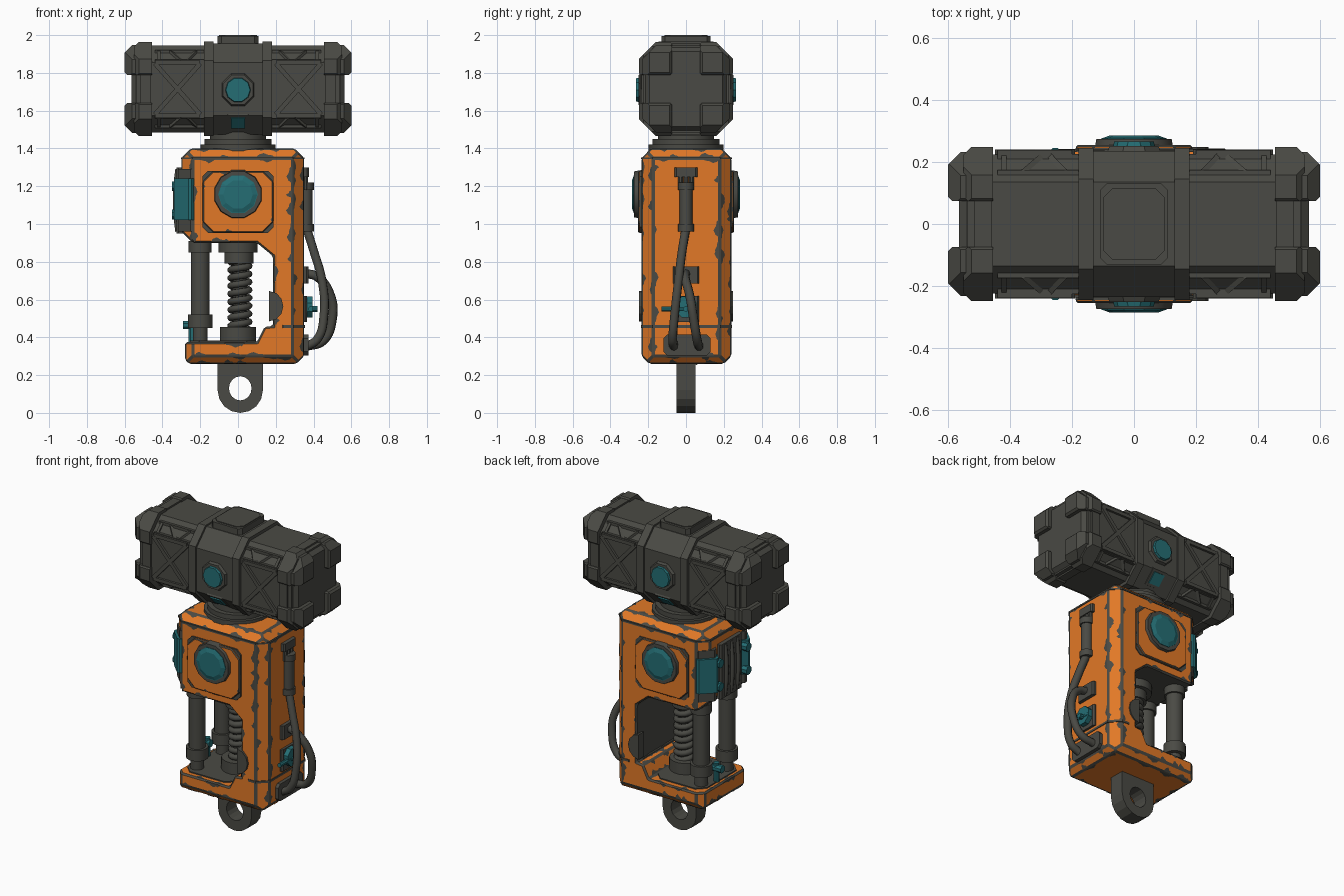
import bpy, bmesh, math, random
from mathutils import Vector, Matrix

if "Cube" in bpy.data.objects:
    bpy.data.objects.remove(bpy.data.objects["Cube"])

random.seed(4)


def material(name, rgb):
    m = bpy.data.materials.new(name)
    m.diffuse_color = (*rgb, 1)
    m.use_nodes = True
    m.node_tree.nodes["Principled BSDF"].inputs["Base Color"].default_value = m.diffuse_color
    return m


ORANGE = material("orange_paint", (0.76, 0.19, 0.02))
STEEL = material("dark_steel", (0.068, 0.068, 0.058))
TEAL = material("teal_glass", (0.018, 0.155, 0.175))
round_parts = []


def finish(name, bm, mat, worn=0.0):
    bmesh.ops.recalc_face_normals(bm, faces=bm.faces)
    me = bpy.data.meshes.new(name)
    bm.to_mesh(me)
    bm.free()
    me.materials.append(mat)
    ob = bpy.data.objects.new(name, me)
    bpy.context.collection.objects.link(ob)
    if worn:  # bare metal showing on the edges
        me.materials.append(STEEL)
        b = ob.modifiers.new("worn_edges", 'BEVEL')
        b.width, b.segments, b.limit_method, b.material = worn, 1, 'ANGLE', 1
    return ob


def extrude(pts, axis, lo, hi):
    """Closed profile in the plane across the axis, pulled from lo to hi."""
    bm = bmesh.new()
    place = {'x': lambda p, h: (h, p[0], p[1]), 'y': lambda p, h: (p[0], h, p[1]),
             'z': lambda p, h: (p[0], p[1], h)}[axis]
    a = [bm.verts.new(place(p, lo)) for p in pts]
    b = [bm.verts.new(place(p, hi)) for p in pts]
    bm.faces.new(a)
    bm.faces.new(b)
    for i in range(len(pts)):
        j = (i + 1) % len(pts)
        bm.faces.new((a[i], a[j], b[j], b[i]))
    bmesh.ops.recalc_face_normals(bm, faces=bm.faces)
    return bm


def chamfer(bm, centre, half, dirs, c):
    """Slice the box edges that lie in the given directions."""
    for d in dirs:
        p = [centre[i] + d[i] * half[i] for i in range(3)]
        k = next(i for i in range(3) if d[i])
        p[k] -= d[k] * c
        bmesh.ops.bisect_plane(bm, geom=bm.verts[:] + bm.edges[:] + bm.faces[:], dist=1e-5,
                               plane_co=p, plane_no=Vector(d).normalized(), clear_outer=True)
        bmesh.ops.holes_fill(bm, edges=[e for e in bm.edges if e.is_boundary], sides=0)


def octagon(u, v, a, b, c):
    return [(u + x, v + y) for x, y in ((a - c, -b), (a, c - b), (a, b - c), (a - c, b),
                                        (c - a, b), (-a, b - c), (-a, c - b), (c - a, -b))]


def box(name, centre, half, mat, c=0.01, turn=0.0, worn=0.0):
    bm = extrude(octagon(0, 0, half[0], half[1], c), 'z', -half[2], half[2])
    bm.transform(Matrix.Translation(centre) @ Matrix.Rotation(turn, 4, 'Z'))
    return finish(name, bm, mat, worn)


def rod(name, p0, p1, r0, mat=STEEL, sides=16, r1=None):
    p0, p1 = Vector(p0), Vector(p1)
    d = p1 - p0
    bm = bmesh.new()
    m = (Matrix.Translation((p0 + p1) / 2) @ d.to_track_quat('Z', 'Y').to_matrix().to_4x4()
         @ Matrix.Rotation(math.pi / sides, 4, 'Z'))
    bmesh.ops.create_cone(bm, cap_ends=True, segments=sides, radius1=r0,
                          radius2=r0 if r1 is None else r1, depth=d.length, matrix=m)
    ob = finish(name, bm, mat)
    if sides > 10:
        round_parts.append(ob)
    return ob


def tube(name, pts, r, kind='BEZIER'):
    cu = bpy.data.curves.new(name, 'CURVE')
    cu.dimensions, cu.bevel_depth, cu.bevel_resolution, cu.resolution_u = '3D', r, 2, 8
    cu.use_fill_caps = True
    s = cu.splines.new(kind)
    if kind == 'BEZIER':
        s.bezier_points.add(len(pts) - 1)
        for q, p in zip(s.bezier_points, pts):
            q.co, q.handle_left_type, q.handle_right_type = p, 'AUTO', 'AUTO'
    else:
        s.points.add(len(pts) - 1)
        for q, p in zip(s.points, pts):
            q.co = (*p, 1)
    cu.materials.append(STEEL)
    bpy.context.collection.objects.link(bpy.data.objects.new(name, cu))


def paint_chips(name, bm, per_unit, size):
    """Irregular bare patches lying on the faces along their edges."""
    out = bmesh.new()
    for f in bm.faces:
        for l in f.loops:
            a, b = l.vert.co, l.link_loop_next.vert.co
            length = (b - a).length
            if length < 0.12:
                continue
            t = (b - a).normalized()
            inward = f.normal.cross(t)
            for _ in range(int(length * per_unit + 0.5)):
                w, h = size * random.uniform(0.4, 1.1), size * random.uniform(0.4, 0.8)
                s = random.uniform(w, length - w)
                shape = [(-w, .005), (w, .005), (w * .8, h * .5), (w * .3, h * .6), (-w * .2, h), (-w * .7, h * .7)]
                base = a + t * s + f.normal * 0.0015
                out.faces.new([out.verts.new(base + t * x + inward * y) for x, y in shape])
    me = bpy.data.meshes.new(name)
    out.to_mesh(me)
    out.free()
    me.materials.append(STEEL)
    bpy.context.collection.objects.link(bpy.data.objects.new(name, me))


# Orange C-shaped frame: upper housing, right column and foot
frame = extrude([(-.28, .26), (.35, .26), (.35, 1.4), (-.30, 1.4), (-.30, .96), (-.24, .90), (.10, .90), (.185, .83),
                 (.185, .46), (.14, .455), (.10, .375), (-.28, .375)], 'y', -.235, .24)
mid, half = (.025, .0025, .83), (.325, .2375, .57)
chamfer(frame, mid, half, [(x, y, 0) for x in (-1, 1) for y in (-1, 1)], .06)
for z, c in ((-1, .04), (1, .05)):
    chamfer(frame, mid, half, [(1, 0, z), (-1, 0, z), (0, 1, z), (0, -1, z)], c)
bmesh.ops.recalc_face_normals(frame, faces=frame.faces)
paint_chips("frame_paint_chips", frame, 6, .046)
body = finish("frame", frame, ORANGE, .01)
for p in body.data.polygons:  # bare inner wall of the column and underside of the housing
    inner_wall = p.normal.x < -.9 and p.center.x > .1
    underside = p.normal.z < -.3 and .7 < p.center.z < .96
    if inner_wall or underside:
        p.material_index = 1
finish("foot_floor", extrude(octagon(-.08, 0, .175, .20, .05), 'z', .374, .382), STEEL)

# Seams around the column and housing
finish("column_seam", extrude(octagon(.266, .0025, .088, .241, .061), 'z', .450, .464), STEEL)
finish("housing_seam", extrude(octagon(.025, .0025, .328, .240, .061), 'z', 1.343, 1.353), STEEL)

for s in (-1, 1):
    # Housing face plate with a large round lens
    lo, hi = sorted((s * .20, s * .245))
    finish("face_plate_backing", extrude(octagon(0, 1.117, .189, .164, .03), 'y', lo, hi), STEEL)
    lo, hi = sorted((s * .20, s * .255))
    plate = extrude(octagon(0, 1.117, .187, .162, .055), 'y', lo, hi)
    paint_chips("plate_paint_chips", plate, 4, .026)
    finish("face_plate", plate, ORANGE, .006)
    rod("lens_ring", (0, s * .23, 1.157), (0, s * .274, 1.157), .134, STEEL, 12, .126)
    rod("lens", (0, s * .24, 1.157), (0, s * .277, 1.157), .105, TEAL, 10)
    rod("lens_front", (0, s * .277, 1.157), (0, s * .286, 1.157), .102, TEAL, 10, .078)
    # Half-round hinge cover at the inner edge of the column
    arc = [(.165 + .075 * math.sin(k * math.pi / 6), .565 - .08 * math.cos(k * math.pi / 6)) for k in range(7)]
    lo, hi = sorted((s * .19, s * .248))
    finish("hinge_cover", extrude(arc, 'y', lo, hi), STEEL)
    # Teal corner cells on the left side of the housing
    box("corner_cell_mount", (-.25, s * .165, 1.125), (.05, .062, .165), STEEL, .015, -s * math.pi / 4)
    box("corner_cell", (-.262, s * .168, 1.13), (.055, .066, .11), TEAL, .012, -s * math.pi / 4)
    for z in (1.05, 1.20):
        rod("cell_peg", (-.28, s * .14, z), (-.35, s * .14, z), .028, TEAL, 8)
    # Piston pair
    x, y = -.20, s * .13
    rod("piston_sleeve", (x, y, .50), (x, y, .92), .05)
    rod("piston_top_collar", (x, y, .85), (x, y, .91), .062)
    rod("piston_collar", (x, y, .45), (x, y, .52), .066)
    rod("piston_rod", (x, y, .36), (x, y, .46), .04)

# Small teal valve between the pistons
rod("piston_valve_stem", (-.245, .04, .375), (-.245, .04, .50), .018, TEAL, 8)
rod("piston_valve", (-.22, .04, .465), (-.29, .04, .465), .024, TEAL, 8)

# Left service panel with conduits
box("service_panel", (-.305, 0, 1.125), (.02, .11, .175), STEEL, .01)
for y in (-.06, 0, .06):
    tube("panel_conduit", [(-.318, y, .96), (-.328, y, 1.05), (-.328, y, 1.2), (-.318, y, 1.29)], .014)

# Central spring
tube("spring", [(.01 + .049 * math.cos(a), .049 * math.sin(a), .44 + .38 * i / 126)
                for i in range(127) for a in [i * math.pi / 7]], .018, 'POLY')
rod("spring_core", (.01, 0, .38), (.01, 0, .92), .036)
rod("spring_foot", (0, 0, .37), (0, 0, .455), .098)
rod("spring_head", (.005, 0, .79), (.005, 0, .86), .078)
rod("spring_mount", (0, 0, .85), (0, 0, .92), .105)

# Lower eye lug
bm = bmesh.new()
outer, inner = [], []
for i in range(16):
    a = i * math.pi / 8
    c, s = math.cos(a), math.sin(a)
    k = 1 / max(abs(c), s) if s > 0 else 1
    outer.append(bm.verts.new((.012 + .12 * c * k, -.05, .12 + s * k * (.17 if s > 0 else .12))))
    inner.append(bm.verts.new((.012 + .06 * c, -.05, .13 + .064 * s)))
ring = [bm.faces.new((outer[i], outer[(i + 1) % 16], inner[(i + 1) % 16], inner[i])) for i in range(16)]
ext = bmesh.ops.extrude_face_region(bm, geom=ring, use_keep_orig=True)
bmesh.ops.translate(bm, vec=(0, .1, 0), verts=[g for g in ext["geom"] if isinstance(g, bmesh.types.BMVert)])
finish("eye_lug", bm, STEEL)

# Right side hoses, conduit and valve
box("conduit_clamp", (.355, 0, 1.275), (.02, .06, .025), STEEL)
for y in (-.03, 0, .03):
    rod("clamp_lead", (.357, y, 1.18), (.357, y, 1.26), .014, STEEL, 8)
rod("conduit", (.36, 0, .96), (.36, 0, 1.22), .034)
for z in (.98, 1.2):
    rod("conduit_sleeve", (.36, 0, z - .02), (.36, 0, z + .02), .042)
box("hose_socket", (.352, 0, .73), (.02, .07, .045), STEEL)
finish("foot_socket", extrude(octagon(.005, .36, .125, .055, .02), 'x', .33, .372), STEEL)
tube("long_hose", [(.362, 0, .98), (.40, -.02, .86), (.445, -.04, .70), (.455, -.06, .52), (.42, -.07, .39),
                   (.36, -.065, .35)], .024)
tube("short_hose", [(.35, .0, .74), (.42, -.005, .72), (.49, .02, .62), (.50, .04, .50), (.45, .06, .38),
                    (.36, .07, .35)], .024)
box("valve_mount", (.35, 0, .55), (.015, .07, .07), STEEL, .01)
rod("valve", (.35, 0, .56), (.395, 0, .56), .06, TEAL, 8)
rod("valve_handle", (.385, -.13, .55), (.385, .05, .55), .014, TEAL, 8)
rod("valve_tip", (.39, 0, .55), (.42, 0, .55), .016, TEAL, 8)

# Neck rings
for z0, z1, r in ((1.38, 1.42, .20), (1.415, 1.45, .18), (1.44, 1.50, .15)):
    rod("neck_ring", (0, 0, z0), (0, 0, z1), r, STEEL, 20)

# Hammer head built from octagonal sections along x
CZ = 1.715
finish("head_core", extrude(octagon(0, CZ, .225, .23, .09), 'x', -.54, .54), STEEL)
finish("head_centre", extrude(octagon(0, CZ, .235, .24, .10), 'x', -.13, .13), STEEL)
box("head_top_block", (0, 0, 1.965), (.108, .13, .03), STEEL, .02)
box("head_top_cap", (0, 0, 1.985), (.10, .115, .015), STEEL, .03)
for s in (-1, 1):
    # Teal lights on front and back, with a square lamp on the lower slope
    rod("head_light_ring", (0, s * .22, 1.71), (0, s * .252, 1.71), .10, STEEL, 8, .085)
    rod("head_light", (0, s * .24, 1.71), (0, s * .266, 1.71), .07, TEAL, 10, .064)
    rod("head_lamp_frame", (0, s * .18, 1.56), (0, s * .203, 1.537), .085, STEEL, 4, .075)
    rod("head_lamp", (0, s * .18, 1.56), (0, s * .208, 1.532), .053, TEAL, 4)
    for u in (-1, 1):
        # Cross bracing panels
        x0, x1, y = s * .20, s * .44, u * .228
        for z0, z1 in ((1.58, 1.85), (1.85, 1.58)):
            rod("cross_brace", (x0, y, z0), (x1, y, z1), .017, STEEL, 4)
        for z in (1.575, 1.855):
            rod("panel_rail", (x0, y, z), (x1, y, z), .016, STEEL, 4)
        # Corner trusses on the sloped faces
        for v in (-1, 1):
            edge = lambda x, t: (s * x, u * (.135 + .09 * t), CZ + v * (.23 - .09 * t))
            for p, q in (((.18, .35), (.44, .35)), ((.18, .92), (.44, .92)), ((.22, .35), (.27, .92)),
                         ((.30, .92), (.36, .35)), ((.42, .35), (.42, .92))):
                rod("corner_truss", edge(*p), edge(*q), .012, STEEL, 4)
            # Corner bumpers: a wrapped pad and a smaller tapered lug on the end
            for name, x0, x1, w, c, taper in (("corner_pad", .455, .55, .249, .09, .025),
                                              ("corner_lug", .53, .60, .232, .075, .04)):
                lo = .075
                cen = (s * (x0 + x1) / 2, u * (lo + w) / 2, CZ + v * (lo + w) / 2)
                h = ((x1 - x0) / 2, (w - lo) / 2, (w - lo) / 2)
                bm = extrude(octagon(cen[1], cen[2], h[1], h[2], .008), 'x', cen[0] - h[0], cen[0] + h[0])
                chamfer(bm, cen, h, [(0, u, v)], c)
                chamfer(bm, cen, h, [(s, u, 0), (s, 0, v)], taper)
                chamfer(bm, cen, h, [(s, -u, 0), (s, 0, -v)], .012)
                finish(name, bm, STEEL)
    lo, hi = sorted((s * .13, s * .18))
    finish("head_band", extrude(octagon(0, CZ, .245, .25, .10), 'x', lo, hi), STEEL)
    lo, hi = sorted((s * .46, s * .515))
    finish("end_frame", extrude(octagon(0, CZ, .236, .24, .10), 'x', lo, hi), STEEL)
    bm = extrude(octagon(0, CZ, .222, .228, .09), 'x', *sorted((s * .53, s * .565)))
    for w in bm.verts:  # narrow the striking face
        if abs(w.co.x) > .55:
            w.co.y *= .87
            w.co.z = CZ + (w.co.z - CZ) * .87
    finish("striking_face", bm, STEEL)

# Smooth the round parts, keep their rims sharp
for ob in round_parts:
    ob.select_set(True)
bpy.context.view_layer.objects.active = round_parts[0]
bpy.ops.object.shade_smooth_by_angle(angle=math.radians(35))
